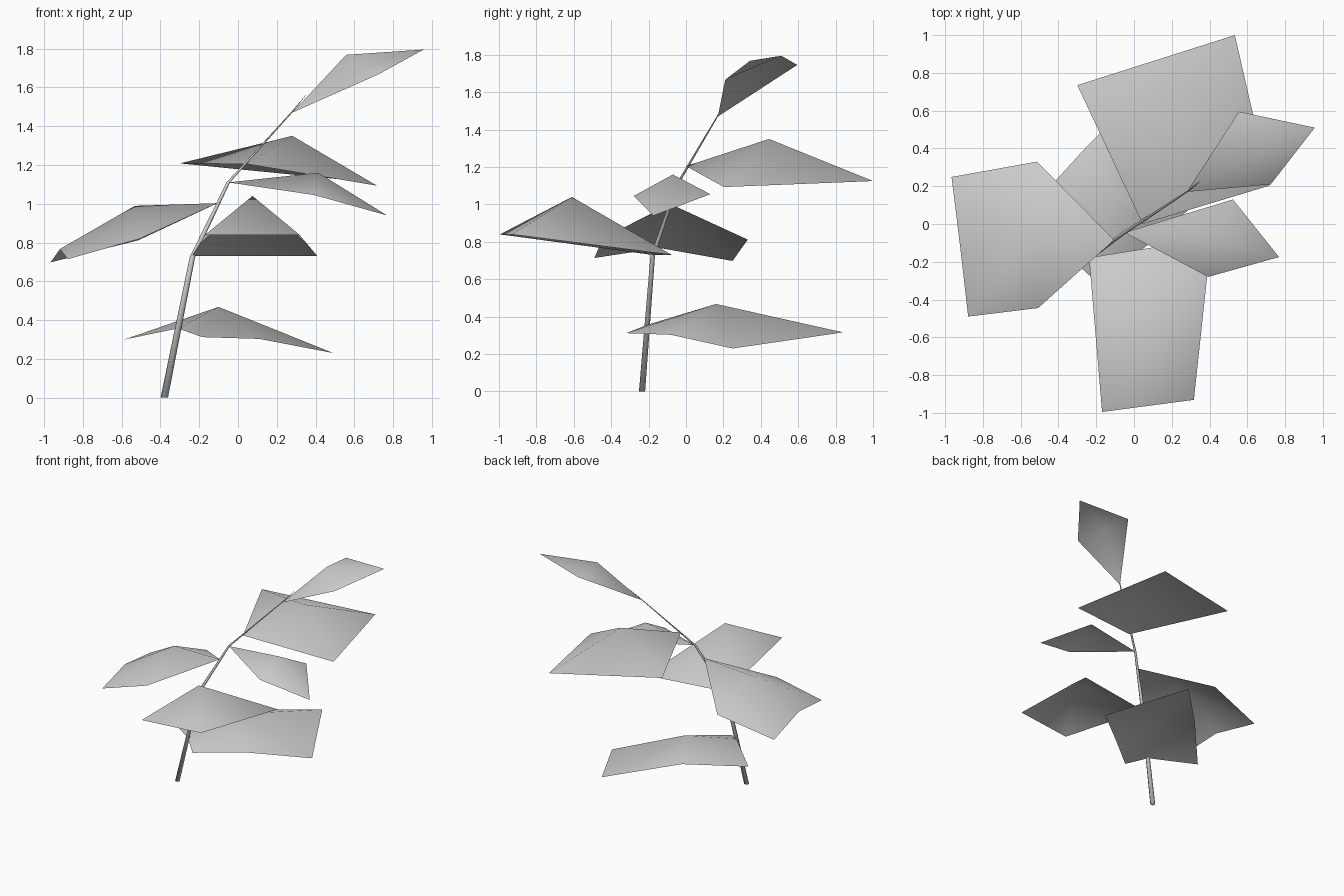
import bpy, bmesh, math
from mathutils import Vector

grey = bpy.data.materials.new("plant_grey")
grey.diffuse_color = (0.6, 0.6, 0.6, 1)


def finish(bm, name):
    bm.normal_update()
    mesh = bpy.data.meshes.new(name)
    for f in bm.faces:
        f.smooth = True
    bm.to_mesh(mesh)
    bm.free()
    mesh.materials.append(grey)
    obj = bpy.data.objects.new(name, mesh)
    bpy.context.collection.objects.link(obj)


def leaf(name, centre, ring):
    """Single-sided leaf: a fan of faces around a raised centre point."""
    bm = bmesh.new()
    c = bm.verts.new(centre)
    vs = [bm.verts.new(p) for p in ring]
    for i, v in enumerate(vs):
        f = bm.faces.new((c, v, vs[(i + 1) % len(vs)]))
        f.normal_update()
        if f.normal.z < 0:
            f.normal_flip()
    finish(bm, name)


# Bent, tapering stem
path = [(-0.38, -0.235, 0, 0.019), (-0.235, -0.178, 0.725, 0.014),
        (-0.05, -0.045, 1.11, 0.009), (0.28, 0.17, 1.475, 0.004),
        (0.35, 0.225, 1.56, 0.001)]
SIDES = 6
bm = bmesh.new()
rings = []
for x, y, z, r in path:
    rings.append([bm.verts.new((x + r * math.cos(a), y + r * math.sin(a), z))
                  for a in (i * math.tau / SIDES for i in range(SIDES))])
for lo, hi in zip(rings, rings[1:]):
    for i in range(SIDES):
        j = (i + 1) % SIDES
        bm.faces.new((lo[i], lo[j], hi[j], hi[i]))
bm.faces.new(rings[0][::-1])
bm.faces.new(rings[-1])
finish(bm, "stem")

# Leaves, each as centre point and outline starting at the stem
leaf("top_leaf", (0.558, 0.342, 1.768),
     [(0.28, 0.17, 1.47), (0.724, 0.21, 1.667), (0.957, 0.51, 1.795), (0.556, 0.595, 1.746)])
leaf("back_leaf", (0.28, 0.444, 1.35),
     [(0.045, 0.0, 1.205), (0.717, 0.203, 1.093), (0.534, 1.0, 1.125), (-0.30, 0.735, 1.208)])
leaf("right_leaf", (0.414, -0.07, 1.16),
     [(-0.05, -0.045, 1.11), (0.393, -0.28, 1.045), (0.768, -0.175, 0.94), (0.524, 0.13, 1.055)])
leaf("left_leaf", (-0.532, -0.06, 0.989),
     [(-0.105, -0.085, 1.003), (-0.513, 0.33, 0.812), (-0.966, 0.249, 0.698),
      (-0.918, -0.14, 0.767), (-0.878, -0.49, 0.714), (-0.508, -0.445, 0.819)])
leaf("front_leaf", (0.075, -0.61, 1.04),
     [(-0.238, -0.178, 0.73), (-0.169, -0.995, 0.84), (0.317, -0.931, 0.84), (0.409, -0.075, 0.73)])
leaf("bottom_leaf", (-0.10, 0.16, 0.468),
     [(-0.31, -0.205, 0.357), (-0.183, -0.32, 0.312), (0.11, -0.08, 0.303),
      (0.491, 0.25, 0.23), (0.17, 0.84, 0.316), (-0.25, 0.41, 0.37), (-0.589, 0.04, 0.299)])
